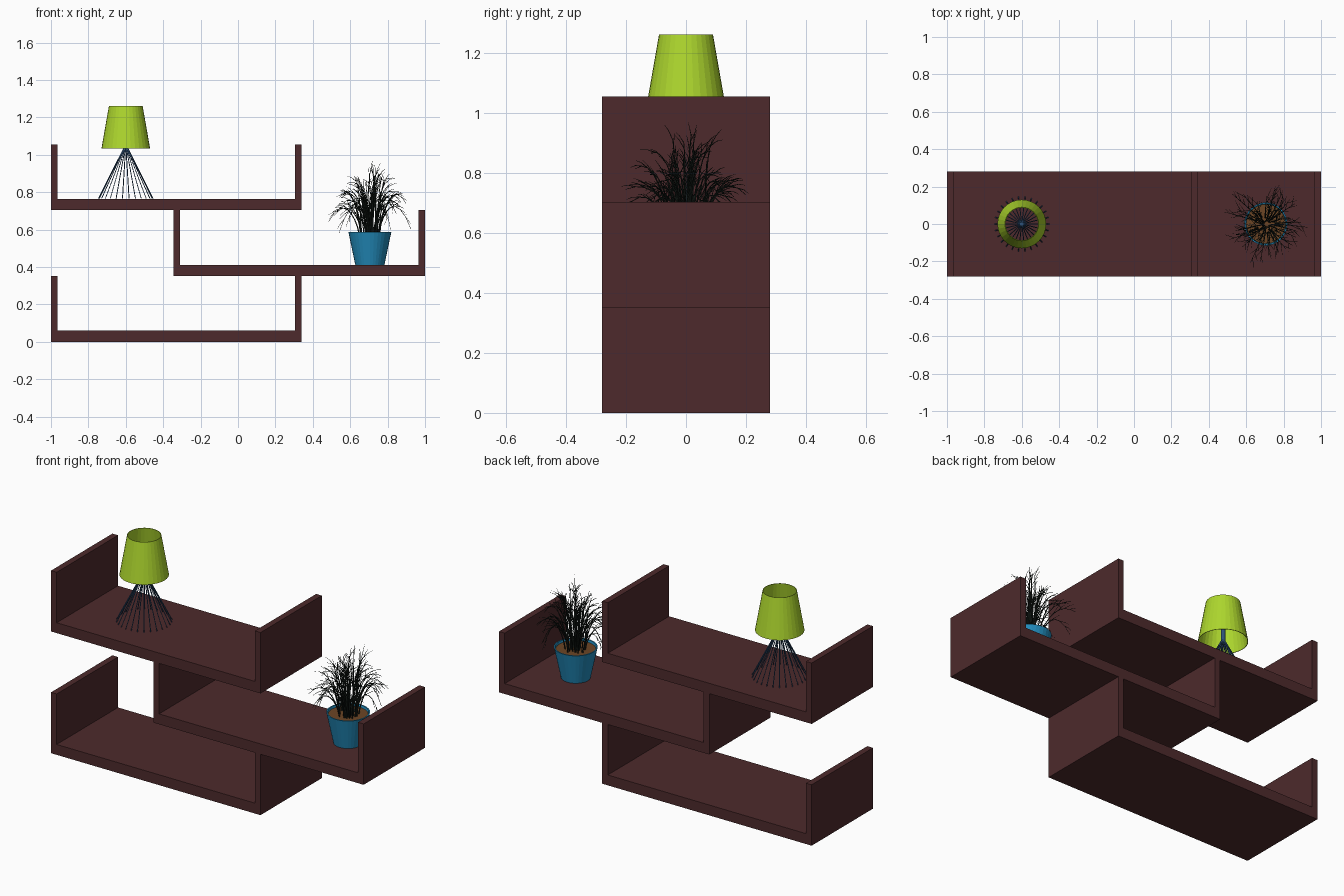
import bpy, bmesh, math, random
from mathutils import Vector

if "Cube" in bpy.data.objects:
    bpy.data.objects.remove(bpy.data.objects["Cube"])

random.seed(7)


def material(name, rgb):
    m = bpy.data.materials.new(name)
    m.diffuse_color = (*rgb, 1)
    m.use_nodes = True
    m.node_tree.nodes["Principled BSDF"].inputs["Base Color"].default_value = m.diffuse_color
    return m


WOOD = material("dark_wood", (0.075, 0.023, 0.025))
LIME = material("lime_fabric", (0.42, 0.68, 0.027))
BLUE = material("blue_glaze", (0.016, 0.26, 0.5))
WIRE = material("wire_metal", (0.03, 0.09, 0.2))
SOIL = material("soil", (0.15, 0.06, 0.018))
LEAF = material("dark_foliage", (0.009, 0.014, 0.011))


def mesh_object(name, verts, faces, mat):
    me = bpy.data.meshes.new(name)
    me.from_pydata(verts, [], faces)
    bm = bmesh.new()
    bm.from_mesh(me)
    bmesh.ops.recalc_face_normals(bm, faces=bm.faces)
    bm.to_mesh(me)
    bm.free()
    me.materials.append(mat)
    ob = bpy.data.objects.new(name, me)
    bpy.context.collection.objects.link(ob)
    return ob


def u_shelf(name, x0, x1, z0, depth=0.28, height=0.352, wall=0.036, floor=0.06):
    """U-shaped profile extruded front to back."""
    z1, zf = z0 + height, z0 + floor
    prof = [(x0, z0), (x1, z0), (x1, z1), (x1 - wall, z1), (x1 - wall, zf),
            (x0 + wall, zf), (x0 + wall, z1), (x0, z1)]
    n = len(prof)
    verts = [(x, y, z) for y in (-depth, depth) for x, z in prof]
    faces = [(i, (i + 1) % n, n + (i + 1) % n, n + i) for i in range(n)]
    # end caps: floor strip plus two uprights
    for o in (0, n):
        faces += [tuple(o + i for i in q) for q in
                  ((0, 1, 4, 5), (1, 2, 3, 4), (0, 5, 6, 7))]
    return mesh_object(name, verts, faces, WOOD)


def lathe(name, profile, x, mat, sides=32, closed=False):
    """Spin (radius, z) points about a vertical axis at x."""
    k = len(profile)
    verts = [(x + r * math.cos(2 * math.pi * i / sides),
              r * math.sin(2 * math.pi * i / sides), z)
             for i in range(sides) for r, z in profile]
    faces = []
    for i in range(sides):
        a, b = i * k, (i + 1) % sides * k
        for j in range(k if closed else k - 1):
            j2 = (j + 1) % k
            faces.append((a + j, b + j, b + j2, a + j2))
    if not closed:
        faces += [tuple(i * k + j for i in range(sides)) for j in (0, k - 1)]
    return mesh_object(name, verts, faces, mat)


def strands(name, paths, depth, mat, res=0):
    """Thin tubes; each path is a list of (point, radius factor)."""
    cu = bpy.data.curves.new(name, 'CURVE')
    cu.dimensions = '3D'
    cu.bevel_depth = depth
    cu.bevel_resolution = res
    cu.use_fill_caps = True
    for path in paths:
        s = cu.splines.new('POLY')
        s.points.add(len(path) - 1)
        for p, (co, r) in zip(s.points, path):
            p.co = (*co, 1)
            p.radius = r
    cu.materials.append(mat)
    ob = bpy.data.objects.new(name, cu)
    bpy.context.collection.objects.link(ob)
    return ob


# Three staggered shelves
u_shelf("lower_shelf", -1.0, 0.34, 0.0)
u_shelf("middle_shelf", -0.345, 1.0, 0.352)
u_shelf("upper_shelf", -1.0, 0.34, 0.704)

# Lamp: open shade, cone of wires, stem
LX = -0.6
lathe("lamp_shade", [(0.130, 1.034), (0.090, 1.262), (0.087, 1.262), (0.127, 1.034)],
      LX, LIME, closed=True)
lathe("lamp_stem", [(0.012, 1.02), (0.012, 1.15)], LX, WIRE, 12)
wires = []
for i in range(26):
    a = 2 * math.pi * i / 26
    d = Vector((math.cos(a), math.sin(a), 0))
    wires.append([(Vector((LX, 0, 1.04)) + d * 0.008, 1),
                  (Vector((LX, 0, 0.766)) + d * 0.146, 1)])
strands("lamp_wire_base", wires, 0.0025, WIRE)

# Plant pot with soil
PX = 0.705
lathe("plant_pot", [(0.078, 0.412), (0.115, 0.588), (0.108, 0.588), (0.100, 0.55)], PX, BLUE)
lathe("soil", [(0.1, 0.552), (0.106, 0.575)], PX, SOIL)

# Plant: arching stems that droop outward, with fine twigs
stems, twigs = [], []
N = 60
for i in range(N):
    a = i * 2.39996 + random.uniform(-0.2, 0.2)
    d = Vector((math.cos(a), math.sin(a), 0))
    side = Vector((-d.y, d.x, 0))
    t = (i + 0.5) / N
    reach = 0.235 * t ** 0.6 * random.uniform(0.75, 1.0)
    rise = random.uniform(0.26, 0.38) * (1 - 0.3 * t)
    droop = random.uniform(0.0, 0.3) * t ** 2
    base = Vector((PX, 0, 0.57)) + d * random.uniform(0.01, 0.06)
    bend = random.uniform(-0.03, 0.03)
    path = []
    for j in range(9):
        s = j / 8
        p = base + d * (reach - 0.035) * s ** 1.4 + side * bend * s * s
        p.z += rise * math.sin(s * math.pi * 0.5) - droop * s ** 3
        path.append((p, 1.15 - 0.85 * s))
    stems.append(path)
    for j in (3, 4, 5, 6, 7):
        p, r = path[j]
        out = (path[j + 1][0] - p).normalized()
        turn = side * random.choice((-1, 1)) * random.uniform(0.3, 0.8)
        v = (out + turn + Vector((0, 0, 0.45))).normalized() * random.uniform(0.04, 0.075)
        twigs.append([(p, 0.8), (p + v * 0.55, 0.6),
                      (p + v + Vector((0, 0, -0.008)), 0.25)])
strands("plant_stems", stems, 0.0032, LEAF)
strands("plant_twigs", twigs, 0.002, LEAF)
